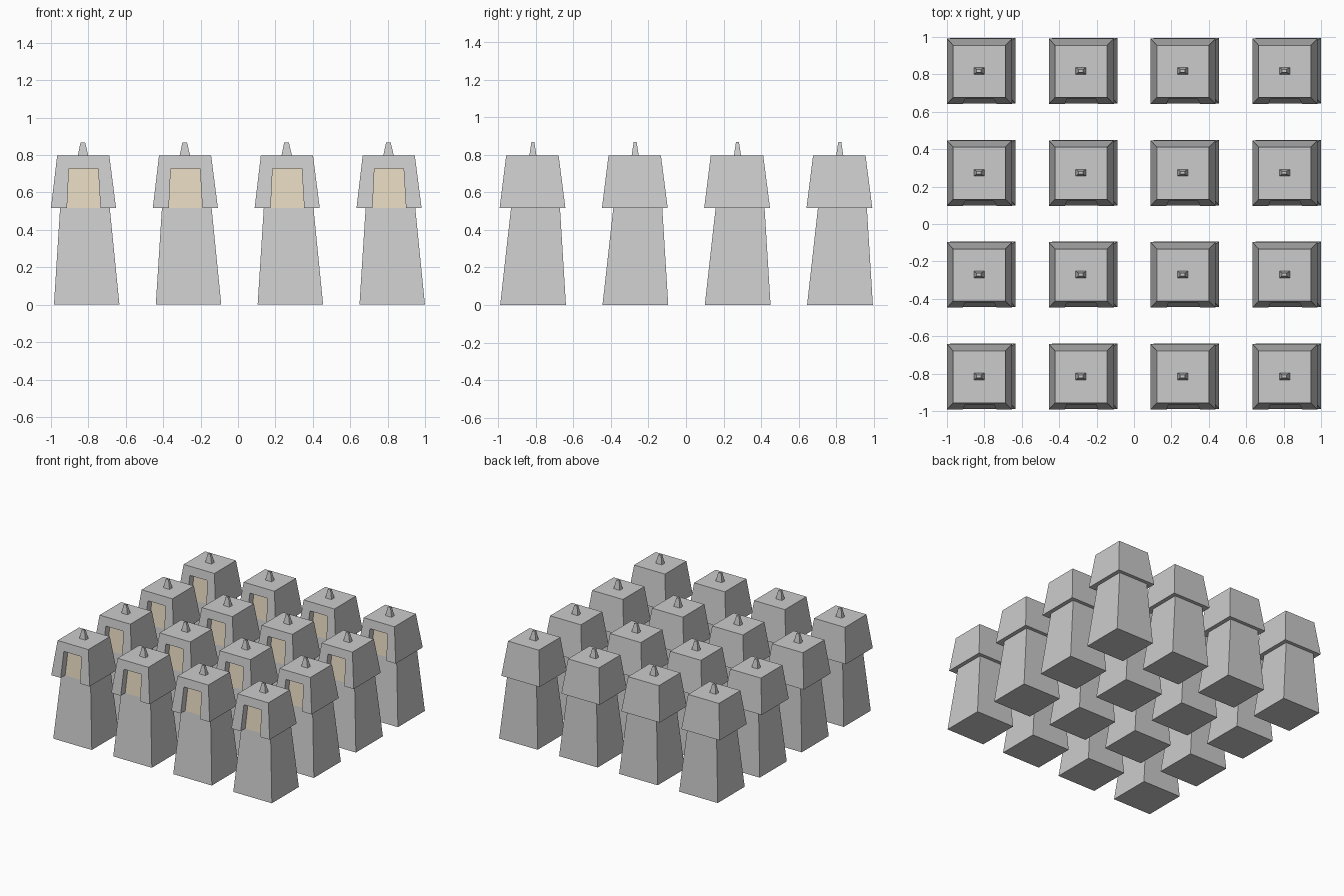
import bpy

if "Cube" in bpy.data.objects:
    bpy.data.objects.remove(bpy.data.objects["Cube"])

STEP = 0.5445  # spacing of the 4 x 4 grid


def frustum(name, z0, x0, y0, z1, x1, y1):
    """Tapered block: x/y ranges at height z0 and at height z1."""
    verts = []
    for z, (xa, xb), (ya, yb) in ((z0, x0, y0), (z1, x1, y1)):
        verts += [(xa, ya, z), (xb, ya, z), (xb, yb, z), (xa, yb, z)]
    faces = [(3, 2, 1, 0), (4, 5, 6, 7)]
    faces += [(i, (i + 1) % 4, (i + 1) % 4 + 4, i + 4) for i in range(4)]
    mesh = bpy.data.meshes.new(name)
    mesh.from_pydata(verts, [], faces)
    obj = bpy.data.objects.new(name, mesh)
    bpy.context.collection.objects.link(obj)
    return obj


def grid(obj):
    """Repeat a part over the 4 x 4 grid."""
    for axis in (0, 1):
        m = obj.modifiers.new("repeat", 'ARRAY')
        m.count = 4
        m.use_relative_offset = False
        m.use_constant_offset = True
        offset = [0, 0, 0]
        offset[axis] = STEP
        m.constant_offset_displace = offset


# tapered lower shaft
shaft = frustum("tower_shaft", 0, (-0.984, -0.634), (-0.989, -0.639),
                0.52, (-0.951, -0.686), (-0.931, -0.671))

# overhanging head
head = frustum("tower_head", 0.517, (-1.0, -0.652), (-0.992, -0.642),
               0.797, (-0.967, -0.688), (-0.957, -0.678))

# opening cut in the front of the head
cutter = frustum("opening_cutter", 0.48, (-0.916, -0.733), (-1.2, -0.936),
                 0.727, (-0.904, -0.748), (-1.2, -0.908))
cutter.hide_render = True
cutter.display_type = 'WIRE'
cut = head.modifiers.new("opening", 'BOOLEAN')
cut.operation = 'DIFFERENCE'
cut.solver = 'EXACT'
cut.object = cutter

# pale panel at the back of the opening
panel = frustum("opening_panel", 0.517, (-0.914, -0.735), (-0.934, -0.90),
                0.727, (-0.904, -0.748), (-0.910, -0.88))
pale = bpy.data.materials.new("pale_panel")
pale.diffuse_color = (0.78, 0.68, 0.52, 1)
pale.use_nodes = True
pale.node_tree.nodes["Principled BSDF"].inputs["Base Color"].default_value = pale.diffuse_color
panel.data.materials.append(pale)

# small finial on the roof
finial = frustum("roof_finial", 0.795, (-0.857, -0.800), (-0.834, -0.796),
                 0.867, (-0.842, -0.817), (-0.823, -0.807))

for part in (shaft, head, panel, finial):
    grid(part)
